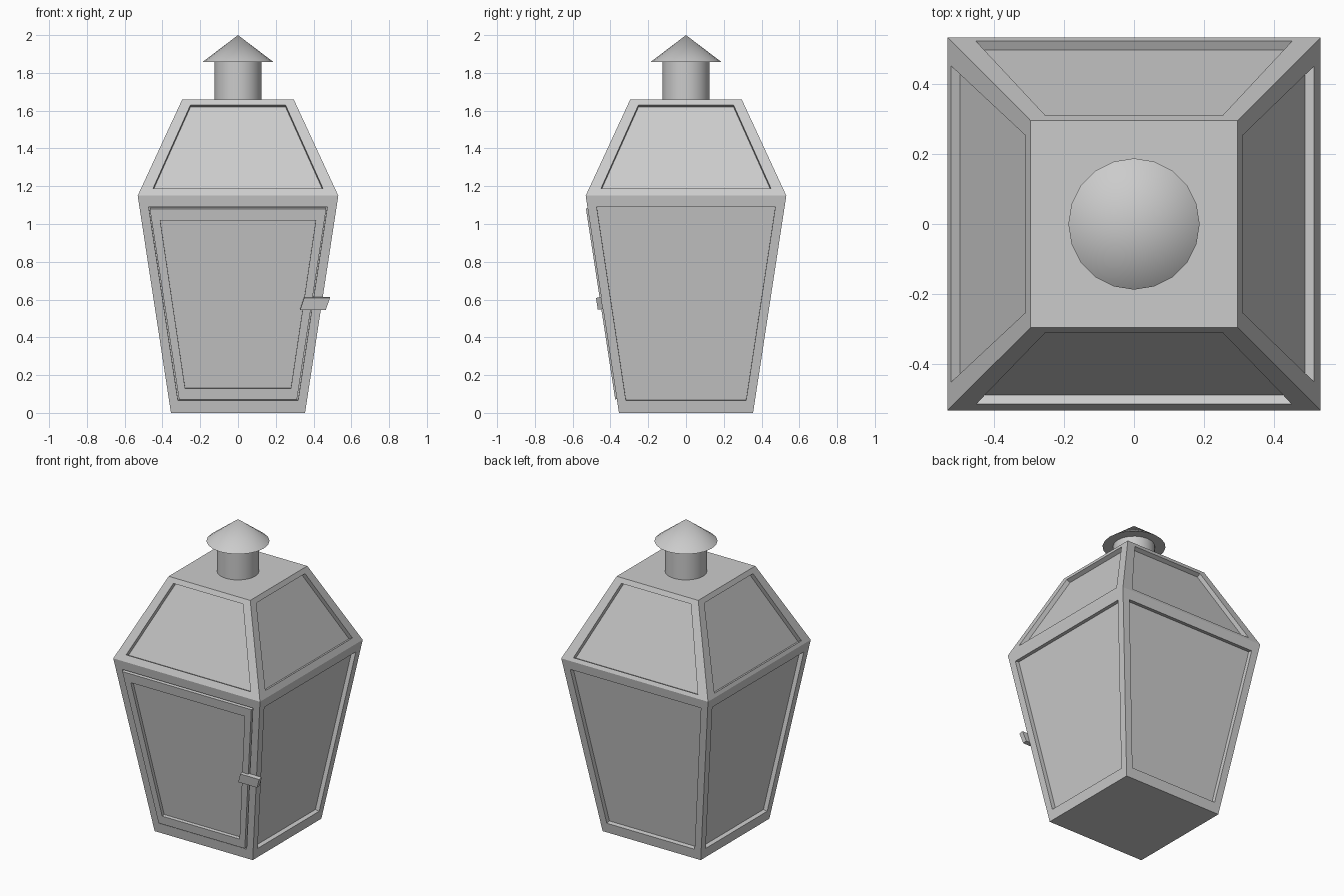
import bpy, bmesh, math
from mathutils import Vector, Matrix

if "Cube" in bpy.data.objects:
    bpy.data.objects.remove(bpy.data.objects["Cube"])

# Lantern outline: (half width, height)
BASE, EAVE, CROWN = (0.355, 0.0), (0.531, 1.15), (0.295, 1.66)


def on_wall(side, lo, hi, u, z, d=0.0):
    """Point on a sloped wall at sideways offset u, height z, pushed out by d."""
    t = (z - lo[1]) / (hi[1] - lo[1])
    r = lo[0] + (hi[0] - lo[0]) * t
    n = Vector((0, -(hi[1] - lo[1]), hi[0] - lo[0])).normalized()
    n.z = -n.z if n.z * (lo[0] - hi[0]) < 0 else n.z
    n.z = (lo[0] - hi[0]) / math.hypot(hi[1] - lo[1], hi[0] - lo[0])
    p = Vector((u, -r, z)) + n * d
    return Matrix.Rotation(side * math.pi / 2, 3, 'Z') @ p


def ring(side, lo, hi, bottom, top, d=0.0):
    """Four corners of a trapezoid on a wall; bottom/top = (half width, height)."""
    return [on_wall(side, lo, hi, u, z, d) for u, z in
            ((-bottom[0], bottom[1]), (bottom[0], bottom[1]),
             (top[0], top[1]), (-top[0], top[1]))]


def bridge(bm, rings, cap_start=False):
    """Skin consecutive four-point rings and cap the last one."""
    vs = [[bm.verts.new(p) for p in r] for r in rings]
    for a, b in zip(vs, vs[1:]):
        for i in range(4):
            j = (i + 1) % 4
            bm.faces.new((a[i], a[j], b[j], b[i]))
    bm.faces.new(vs[-1])
    if cap_start:
        bm.faces.new(vs[0][::-1])


def finish(bm, name):
    bmesh.ops.remove_doubles(bm, verts=bm.verts[:], dist=1e-4)
    bmesh.ops.recalc_face_normals(bm, faces=bm.faces[:])
    me = bpy.data.meshes.new(name)
    bm.to_mesh(me)
    bm.free()
    ob = bpy.data.objects.new(name, me)
    bpy.context.collection.objects.link(ob)
    return ob


# Lantern body: tapered walls and roof with recessed panes on all four sides
DEPTH = -0.028
wall_pane = ((0.318, 0.065), (0.473, 1.09))
bm = bmesh.new()
for side in range(4):
    roof_pane = ((0.45, 1.188 if side < 2 else 1.172), (0.252, 1.63))
    for lo, hi, pane in ((BASE, EAVE, wall_pane), (EAVE, CROWN, roof_pane)):
        outer = ring(side, lo, hi, (lo[0], lo[1]), (hi[0], hi[1]))
        bridge(bm, [outer, ring(side, lo, hi, *pane),
                    ring(side, lo, hi, *pane, DEPTH)])
for r, z in (BASE, CROWN):
    bm.faces.new([bm.verts.new((x * r, y * r, z))
                  for x, y in ((-1, -1), (1, -1), (1, 1), (-1, 1))])
finish(bm, "lantern_body")

# Door: framed plate filling the front opening, slightly proud of the wall
door_edge = ((0.312, 0.073), (0.467, 1.082))
door_pane = ((0.28, 0.13), (0.412, 1.02))
bm = bmesh.new()
bridge(bm, [ring(0, BASE, EAVE, *door_edge, DEPTH),
            ring(0, BASE, EAVE, *door_edge, 0.009),
            ring(0, BASE, EAVE, *door_pane, 0.009),
            ring(0, BASE, EAVE, *door_pane, -0.012)], cap_start=True)
finish(bm, "door")

# Latch: slanted bar across the door's right edge
latch = ((0.329, 0.55), (0.465, 0.55), (0.487, 0.613), (0.35, 0.613))
bm = bmesh.new()
bridge(bm, [[on_wall(0, BASE, EAVE, u, z, d) for u, z in latch]
            for d in (0.0, 0.028)], cap_start=True)
finish(bm, "latch")


# Chimney pipe and conical cap
def cone(name, r1, r2, z0, z1, sides):
    bpy.ops.mesh.primitive_cone_add(vertices=sides, radius1=r1, radius2=r2,
                                    depth=z1 - z0, location=(0, 0, (z0 + z1) / 2))
    bpy.context.object.name = name
    bpy.ops.object.shade_smooth_by_angle(angle=math.radians(40))


cone("chimney_pipe", 0.125, 0.125, 1.65, 1.865, 20)
cone("chimney_cap", 0.187, 0.0, 1.858, 2.0, 20)
